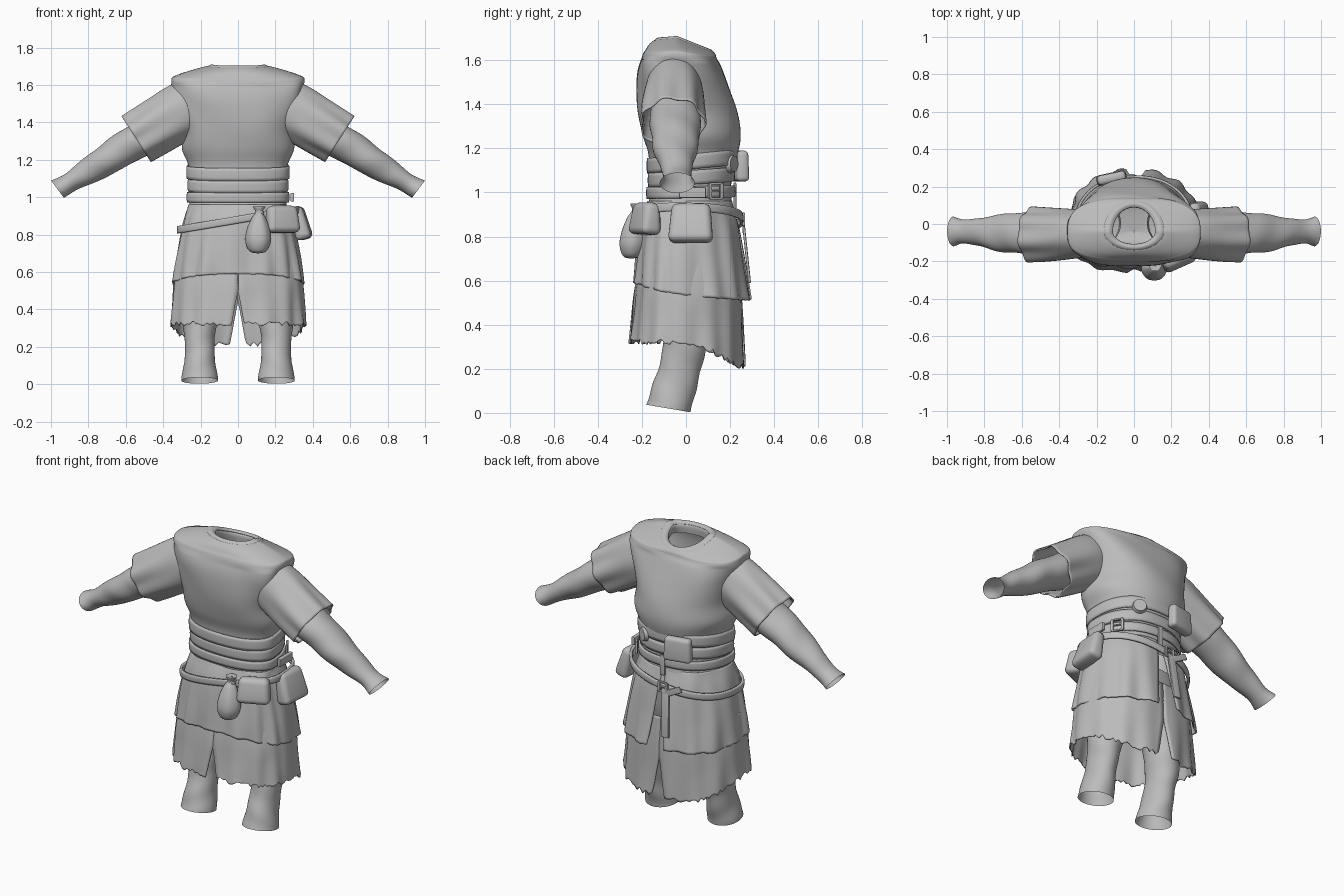
import bpy, bmesh, math, random
from mathutils import Vector, Matrix

if "Cube" in bpy.data.objects:
    bpy.data.objects.remove(bpy.data.objects["Cube"])

random.seed(4)
cloth = bpy.data.materials.new("grey cloth")
cloth.diffuse_color = (0.5, 0.5, 0.5, 1)
cloth.use_nodes = True
cloth.node_tree.nodes["Principled BSDF"].inputs["Base Color"].default_value = cloth.diffuse_color
YC = -0.04


def finish(name, bm, thick=0, sharp=40):
    bmesh.ops.recalc_face_normals(bm, faces=bm.faces)
    me = bpy.data.meshes.new(name)
    bm.to_mesh(me)
    bm.free()
    ob = bpy.data.objects.new(name, me)
    bpy.context.collection.objects.link(ob)
    me.materials.append(cloth)
    if thick:
        mod = ob.modifiers.new("thickness", 'SOLIDIFY')
        mod.thickness, mod.offset = thick, 0
    bpy.ops.object.select_all(action='DESELECT')
    ob.select_set(True)
    bpy.context.view_layer.objects.active = ob
    bpy.ops.object.shade_smooth_by_angle(angle=math.radians(sharp))
    return ob


def blend(keys, t):
    """Smooth interpolation through a list of key tuples."""
    n = len(keys) - 1
    i = min(int(t * n), n - 1)
    f = t * n - i
    a, b, c, d = (keys[max(0, min(n, i + k))] for k in (-1, 0, 1, 2))
    return [q + 0.5 * f * (r - p + f * (2*p - 5*q + 4*r - s + f * (3*(q - r) + s - p)))
            for p, q, r, s in zip(a, b, c, d)]


def outline(th, hx, yf, yb, e, eb=None):
    """Point of a body cross-section; angle 0 is the front, 90 degrees is +x."""
    s, c = math.sin(th), math.cos(th)
    e = e if c > 0 else (eb or e)
    x = math.copysign(abs(s) ** (2 / e), s) * hx
    return x, YC + abs(c) ** (2 / e) * ((yf - YC) if c > 0 else (yb - YC))


def grid(name, rows, cols, point, closed=True, thick=0, sharp=40):
    bm = bmesh.new()
    vs = [[bm.verts.new(point(r / rows, c / cols)) for c in range(cols + (not closed))]
          for r in range(rows + 1)]
    for r in range(rows):
        for c in range(cols):
            k = (c + 1) % len(vs[0])
            bm.faces.new((vs[r][c], vs[r][k], vs[r+1][k], vs[r+1][c]))
    return finish(name, bm, thick, sharp)


def slope(y, tilt):
    """Neckline drops toward the back and a little toward the front."""
    return tilt * (max(0, y - YC) + .2 * max(0, YC - y))


# Tunic body, from waist over the shoulders to the neck opening
torso = [(1.10, .255, -.165, .205, 2.3, 2.3, 0), (1.18, .268, -.172, .235, 2.3, 2.2, 0),
         (1.26, .30, -.198, .247, 2.3, 2.2, 0), (1.36, .294, -.217, .235, 2.7, 2.2, 0),
         (1.46, .318, -.221, .205, 3.2, 2.3, 0), (1.55, .342, -.217, .168, 3.4, 2.6, 0),
         (1.625, .356, -.198, .14, 3.2, 2.7, .1), (1.65, .335, -.185, .137, 2.9, 2.5, .18),
         (1.682, .24, -.165, .132, 2.3, 2.1, .3), (1.702, .155, -.135, .122, 2, 2, .4),
         (1.688, .115, -.11, .09, 2, 2, .4), (1.64, .12, -.11, .09, 2, 2, .4)]


def torso_pt(t, u):
    th = u * math.tau
    z, hx, yf, yb, e, eb, tilt = blend(torso, t)
    w = 0.005 * math.sin(5 * th + 14 * z) * math.sin(t * math.pi) ** 2 * (z < 1.6)
    x, y = outline(th, hx + w, yf - w, yb + w, e, eb)
    return x, y, z - slope(y, tilt)


grid("tunic_body", 55, 96, torso_pt)


# Collar band lying on the tunic
def collar_pt(t, u):
    z, hx, yf, yb = blend([(1.698, .162, -.140, .128), (1.706, .150, -.132, .119),
                           (1.707, .132, -.12, .105), (1.694, .114, -.108, .09)], t)
    x, y = outline(u * math.tau, hx, yf, yb, 2)
    return x, y, z - slope(y, .4)


grid("collar", 9, 64, collar_pt, thick=.004)


# Tubes: key = (x, y, z, radius in the front plane, radius in y, ripple)
def tube(name, keys, rows, side, lean, waves=5, thick=0, wobble=0):
    ax = Vector(lean).normalized()
    across = Vector((ax.z, 0, -ax.x)).normalized()
    deep = ax.cross(across)

    def pt(t, u):
        x, y, z, ra, rd, rip = blend(keys, t)
        th = u * math.tau
        k = 1 + rip * math.cos(waves * th + 1.2) + wobble * math.sin(23 * t + 2 * th)
        p = Vector((x, y, z)) + across * ra * k * math.cos(th) + deep * rd * k * math.sin(th)
        return p.x * side, p.y, p.z
    return grid(name, rows, 60, pt, thick=thick)


sleeve = [(.235, -.055, 1.497, .146, .115, 0), (.32, -.055, 1.448, .149, .128, .015),
          (.44, -.06, 1.375, .143, .138, .04), (.545, -.06, 1.312, .137, .142, .06)]
arm = [(.36, -.05, 1.41, .10, .11, 0), (.50, -.05, 1.32, .098, .115, .01),
       (.62, -.05, 1.255, .088, .108, .02), (.72, -.05, 1.187, .08, .098, .02),
       (.82, -.045, 1.127, .066, .075, .02), (.905, -.04, 1.075, .052, .064, 0),
       (.965, -.04, 1.043, .058, .078, 0)]
leg = [(.18, 0, .62, .11, .12, 0), (.195, 0, .42, .10, .11, 0), (.205, -.008, .30, .088, .098, .01),
       (.205, -.03, .20, .078, .094, .02), (.205, -.058, .10, .086, .10, .01),
       (.205, -.08, .02, .10, .10, 0)]
for s, tag in ((1, "left"), (-1, "right")):
    tube("sleeve_" + tag, sleeve, 18, s, (.84, 0, -.54), 7, .008)
    tube("arm_" + tag, arm, 36, s, (.80, 0, -.60), 3, 0, .02)
    tube("leg_" + tag, leg, 28, s, (0, -.17, -1), 3, 0, .018)


# Waist wrap under the belts, and the closed seat of the trousers
def waist_pt(t, u):
    z, hx, yf, yb = blend([(1.17, .262, -.165, .222), (1.05, .256, -.16, .206),
                           (.96, .26, -.168, .208), (.86, .285, -.19, .23)], t)
    return (*outline(u * math.tau, hx, yf, yb, 2.3), z)


def seat_pt(t, u):
    z, hx, yf, yb = blend([(.80, .27, -.16, .19), (.66, .28, -.14, .17),
                           (.56, .25, -.10, .12), (.53, .004, -.042, -.038)], t)
    return (*outline(u * math.tau, hx, yf, yb, 2.2), z)


grid("waist_wrap", 16, 64, waist_pt)
grid("trouser_seat", 14, 48, seat_pt)


def ease(x):
    x = max(0, min(1, x))
    return x * x * (3 - 2 * x)


# Skirt layers: open panels running from angle a(t) to angle b(t)
def skirt(name, keys, hem, a, b, ragged, wave, cols):
    jag = [random.uniform(-1, 1) * ragged for _ in range(cols + 1)]

    def pt(t, u):
        z, hx, yf, yb = blend(keys, t)
        th = a(t) + (b(t) - a(t)) * u
        w = wave * t * math.cos(15 * th + 1) + .4 * wave * math.sin(7 * th + 5 * t)
        x, y = outline(th, hx + w, yf - w, yb + w, 2.35)
        z -= hem(abs(th)) * t + jag[round(u * cols)] * max(0, t - .85) / .15
        return x, y, z
    grid(name, 24, cols, pt, False, .007)


def slit(t):
    return .13 * max(0, t - .48) - .002


skirt("upper_skirt", [(.96, .258, -.17, .205), (.87, .292, -.2, .238), (.72, .325, -.22, .264),
                      (.59, .346, -.232, .288)], lambda th: .078 * ease(th / 2.6),
      lambda t: .005 + .11 * t - math.pi, lambda t: math.pi - .005 - .13 * t, .003, .008, 120)
under = [(.68, .318, -.205, .24), (.55, .340, -.228, .252), (.42, .350, -.242, .257),
         (.31, .358, -.255, .262)]
for s, tag in ((1, "left"), (-1, "right")):
    skirt("lower_skirt_" + tag, under, lambda th: .11 * ease((th - 1.5) / 1.3) - .012,
          lambda t: s * slit(t), lambda t: s * (math.pi - slit(t) * 1.3), .013, .006, 60)


# Belts: band around the body with a slope in x and y
def belt(name, zc, half, hx, yf, yb, sx=0, sy=0, thick=.01):
    def pt(t, u):
        bulge = .002 * math.sin(t * math.pi)
        x, y = outline(u * math.tau, hx + bulge, yf - bulge, yb + bulge, 2.3)
        return x, y, zc + (2 * t - 1) * half + sx * x + sy * (y - YC)
    return grid(name, 4, 72, pt, thick=thick)


belt("top_belt", 1.134, .034, .269, -.172, .227, 0, .1)
belt("middle_belt", 1.064, .032, .263, -.167, .215, 0, .07)
belt("lower_belt", 1.0, .026, .268, -.174, .218, 0, .02)
belt("hip_belt", .88, .019, .318, -.214, .252, .17, 0, .014)


# Rounded boxes for pouches, straps and loops
def place(bm, loc, yaw=0, roll=0, pitch=0):
    bm.transform(Matrix.Translation(loc) @ Matrix.Rotation(math.radians(yaw), 4, 'Z')
                 @ Matrix.Rotation(math.radians(roll), 4, 'Y')
                 @ Matrix.Rotation(math.radians(pitch), 4, 'X'))


def block(name, size, loc, yaw=0, roll=0, bevel=.02, taper=1, pitch=0):
    bm = bmesh.new()
    bmesh.ops.create_cube(bm, size=1)
    for v in bm.verts:
        k = taper if v.co.z > 0 else 1
        v.co = Vector((v.co.x * size[0] * (1 + k) / 2, v.co.y * size[1] * k, v.co.z * size[2]))
    bmesh.ops.bevel(bm, geom=bm.edges[:], offset=bevel, segments=4, profile=.5, affect='EDGES')
    place(bm, loc, yaw, roll, pitch)
    return finish(name, bm)


block("front_pouch", (.19, .10, .145), (.235, -.183, .882), 24, 0, .03, .75, -6)
block("side_pouch", (.205, .09, .18), (.335, .022, .862), 86, 0, .03, .7, -14)
block("back_pouch", (.165, .06, .14), (-.12, .245, 1.12), 192, 0, .02, .85)


# Drawstring bag, turned from a profile
def bag_pt(t, u):
    r, z = blend([(.002, .70), (.045, .712), (.068, .765), (.06, .83), (.036, .89),
                  (.018, .92), (.032, .95), (.004, .945)], t)
    th = u * math.tau
    r *= 1 + .05 * math.cos(6 * th) * t
    return .105 + r * math.cos(th) + .01 * t, -.25 + .9 * r * math.sin(th) + .03 * t, z


grid("drawstring_bag", 28, 32, bag_pt)
bm = bmesh.new()
bmesh.ops.create_cone(bm, cap_ends=True, segments=20, radius1=.024, radius2=.024, depth=.018)
place(bm, (.115, -.222, .918))
finish("bag_tie", bm)


# Buckles: open square frames with a tongue
def buckle(name, w, h, loc, yaw):
    for k, (dx, dz, a, b) in enumerate(((-w/2, 0, .01, h), (w/2, 0, .01, h),
                                        (0, h/2, w, .01), (0, -h/2, w, .01), (0, 0, w, .007))):
        off = Matrix.Rotation(math.radians(yaw), 3, 'Z') @ Vector((dx, 0, dz))
        block(f"{name}_{k}", (a + .006, .012, b), Vector(loc) + off, yaw, 0, .003)


buckle("belt_buckle", .06, .068, (.232, .135, 1.007), 122)
buckle("hip_buckle", .05, .055, (-.03, .262, .876), 180)

# Round stud, belt tongue and hanging straps at the back
bm = bmesh.new()
bmesh.ops.create_cone(bm, cap_ends=True, segments=28, radius1=.042, radius2=.036, depth=.022)
bm.transform(Matrix.Rotation(math.radians(-90), 4, 'X'))
place(bm, (.135, .21, 1.13), -30)
finish("round_stud", bm)
block("belt_tongue", (.02, .12, .048), (.29, .03, 1.0), 0, 0, .004)
block("back_strap", (.048, .012, .28), (-.055, .274, .73), 0, 4, .004, 1, 6)
block("back_strap_loose", (.13, .012, .036), (-.09, .262, .86), 0, 28, .004)
block("short_strap", (.032, .012, .12), (0, .222, .985), 0, 0, .004)
